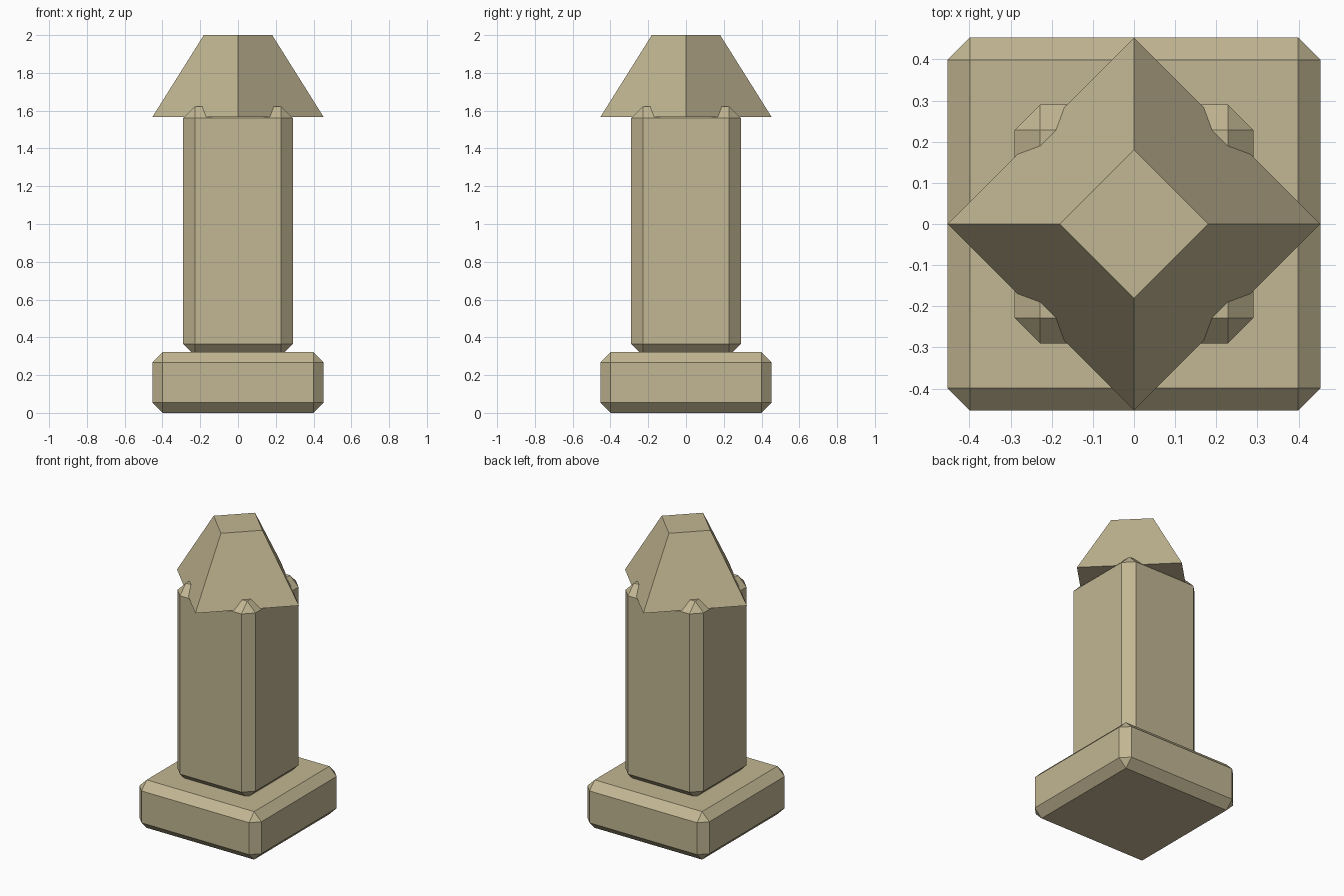
import bpy, bmesh, math

if "Cube" in bpy.data.objects:
    bpy.data.objects.remove(bpy.data.objects["Cube"])

stone = bpy.data.materials.new("sandy_stone")
stone.diffuse_color = (0.54, 0.47, 0.29, 1)
stone.use_nodes = True
stone.node_tree.nodes["Principled BSDF"].inputs["Base Color"].default_value = stone.diffuse_color


def finish(name, bm):
    bmesh.ops.recalc_face_normals(bm, faces=bm.faces)
    mesh = bpy.data.meshes.new(name)
    bm.to_mesh(mesh)
    bm.free()
    mesh.materials.append(stone)
    obj = bpy.data.objects.new(name, mesh)
    bpy.context.collection.objects.link(obj)
    return obj


def chamfered_box(name, half, z0, z1, chamfer):
    bm = bmesh.new()
    bmesh.ops.create_cube(bm, size=1)
    for v in bm.verts:
        v.co.x *= 2 * half
        v.co.y *= 2 * half
        v.co.z = z1 if v.co.z > 0 else z0
    bmesh.ops.bevel(bm, geom=bm.edges[:], offset=chamfer, offset_type='OFFSET',
                    segments=1, profile=0.5, affect='EDGES')
    return finish(name, bm)


# Square foot and tall shaft with chamfered edges
chamfered_box("base", 0.453, 0.0, 0.322, 0.054)
chamfered_box("shaft", 0.29, 0.303, 1.623, 0.062)

# Truncated pyramid cap, turned so its corners lie on the axes
bm = bmesh.new()
rings = []
for radius, z in ((0.453, 1.567), (0.181, 2.0)):
    rings.append([bm.verts.new((radius * round(math.cos(i * math.pi / 2)),
                                radius * round(math.sin(i * math.pi / 2)), z))
                  for i in range(4)])
for ring in rings:
    bm.faces.new(ring)
for i in range(4):
    j = (i + 1) % 4
    bm.faces.new((rings[0][i], rings[0][j], rings[1][j], rings[1][i]))
finish("cap", bm)
